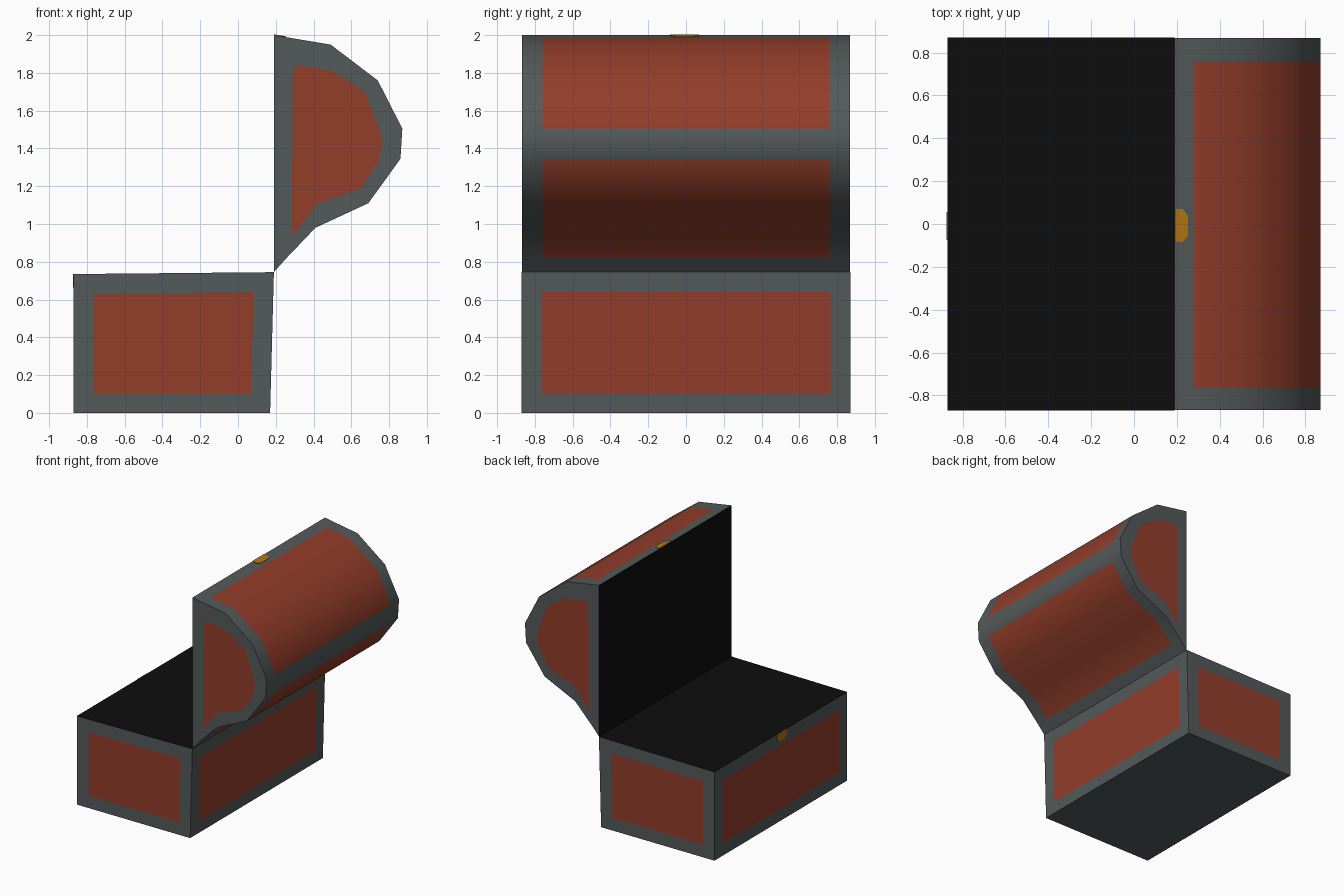
import bpy, bmesh
from mathutils import Vector

if "Cube" in bpy.data.objects:
    bpy.data.objects.remove(bpy.data.objects["Cube"])


def mat(name, rgb):
    m = bpy.data.materials.new(name)
    m.diffuse_color = (*rgb, 1)
    m.use_nodes = True
    m.node_tree.nodes["Principled BSDF"].inputs["Base Color"].default_value = m.diffuse_color
    return m


IRON = mat("dark iron", (0.088, 0.101, 0.101))
WOOD = mat("red wood", (0.29, 0.047, 0.023))
BLACK = mat("black lining", (0.004, 0.004, 0.004))
GOLD = mat("gold", (0.45, 0.185, 0.006))


def finish(bm, name, mats, smooth=False):
    bmesh.ops.recalc_face_normals(bm, faces=bm.faces[:])
    me = bpy.data.meshes.new(name)
    bm.to_mesh(me)
    bm.free()
    for m in mats:
        me.materials.append(m)
    ob = bpy.data.objects.new(name, me)
    bpy.context.collection.objects.link(ob)
    if smooth:
        bpy.ops.object.select_all(action='DESELECT')
        ob.select_set(True)
        bpy.context.view_layer.objects.active = ob
        bpy.ops.object.shade_smooth_by_angle(angle=0.7)
    return ob


# Chest body: box with inset wooden panels on four sides and a black top
bm = bmesh.new()
bmesh.ops.create_cube(bm, size=1)
for v in bm.verts:
    top = v.co.z > 0
    right = v.co.x > 0
    x = (0.19 if top else 0.17) if right else -0.87
    z = (0.745 if right else 0.735) if top else 0
    v.co = (x, 0.87 if v.co.y > 0 else -0.87, z)
bm.normal_update()
sides = [f for f in bm.faces if abs(f.normal.z) < 0.5]
for f in bm.faces:
    if f.normal.z > 0.5:
        f.material_index = 2
bmesh.ops.inset_individual(bm, faces=sides, thickness=0.105, use_even_offset=True)
for f in sides:
    f.material_index = 1
finish(bm, "chest_body", [IRON, WOOD, BLACK])

# Lid: open arched profile swept along y, with end panels
outer = [(0.19, 0.745), (0.19, 2.0), (0.28, 1.985), (0.49, 1.95), (0.74, 1.76),
         (0.87, 1.505), (0.86, 1.345), (0.69, 1.11), (0.41, 0.98), (0.257, 0.82)]
inner = [(0.285, 0.94), (0.29, 1.825), (0.32, 1.84), (0.49, 1.815), (0.67, 1.70),
         (0.765, 1.45), (0.745, 1.34), (0.65, 1.19), (0.42, 1.11), (0.32, 0.98)]
n = len(outer)
stations = [-0.868, -0.76, 0.76, 0.868]
bm = bmesh.new()
rings = [[bm.verts.new((x, y, z)) for x, z in outer] for y in stations]
for s in range(3):
    for i in range(n):
        j = (i + 1) % n
        f = bm.faces.new((rings[s][i], rings[s][j], rings[s + 1][j], rings[s + 1][i]))
        if i == 0:
            f.material_index = 2
        elif s == 1 and i not in (1, 5, n - 1):
            f.material_index = 1
for ring, y in ((rings[0], stations[0]), (rings[3], stations[3])):
    panel = [bm.verts.new((x, y, z)) for x, z in inner]
    bm.faces.new(panel).material_index = 1
    for i in range(n):
        j = (i + 1) % n
        bm.faces.new((ring[i], ring[j], panel[j], panel[i]))
finish(bm, "lid", [IRON, WOOD, BLACK], smooth=True)


# Gold clasp plates: half octagons meeting at the opening edge
def clasp(name, origin, down, normal, half, depth):
    o, d, nrm = Vector(origin), Vector(down).normalized(), Vector(normal).normalized()
    shape = [(-half, 0), (-half, depth * 0.6), (-half * 0.6, depth),
             (half * 0.6, depth), (half, depth * 0.6), (half, 0)]
    bm = bmesh.new()
    f = bm.faces.new([bm.verts.new(o + Vector((0, a, 0)) + d * b) for a, b in shape])
    r = bmesh.ops.extrude_face_region(bm, geom=[f])
    for v in r["geom"]:
        if isinstance(v, bmesh.types.BMVert):
            v.co += nrm * 0.004
    finish(bm, name, [GOLD])


clasp("body_clasp", (-0.87, -0.01, 0.735), (0, 0, -1), (-1, 0, 0), 0.065, 0.07)
clasp("lid_clasp", (0.19, -0.008, 2.0), (0.3, 0, -0.05), (0.05, 0, 0.3), 0.077, 0.062)
